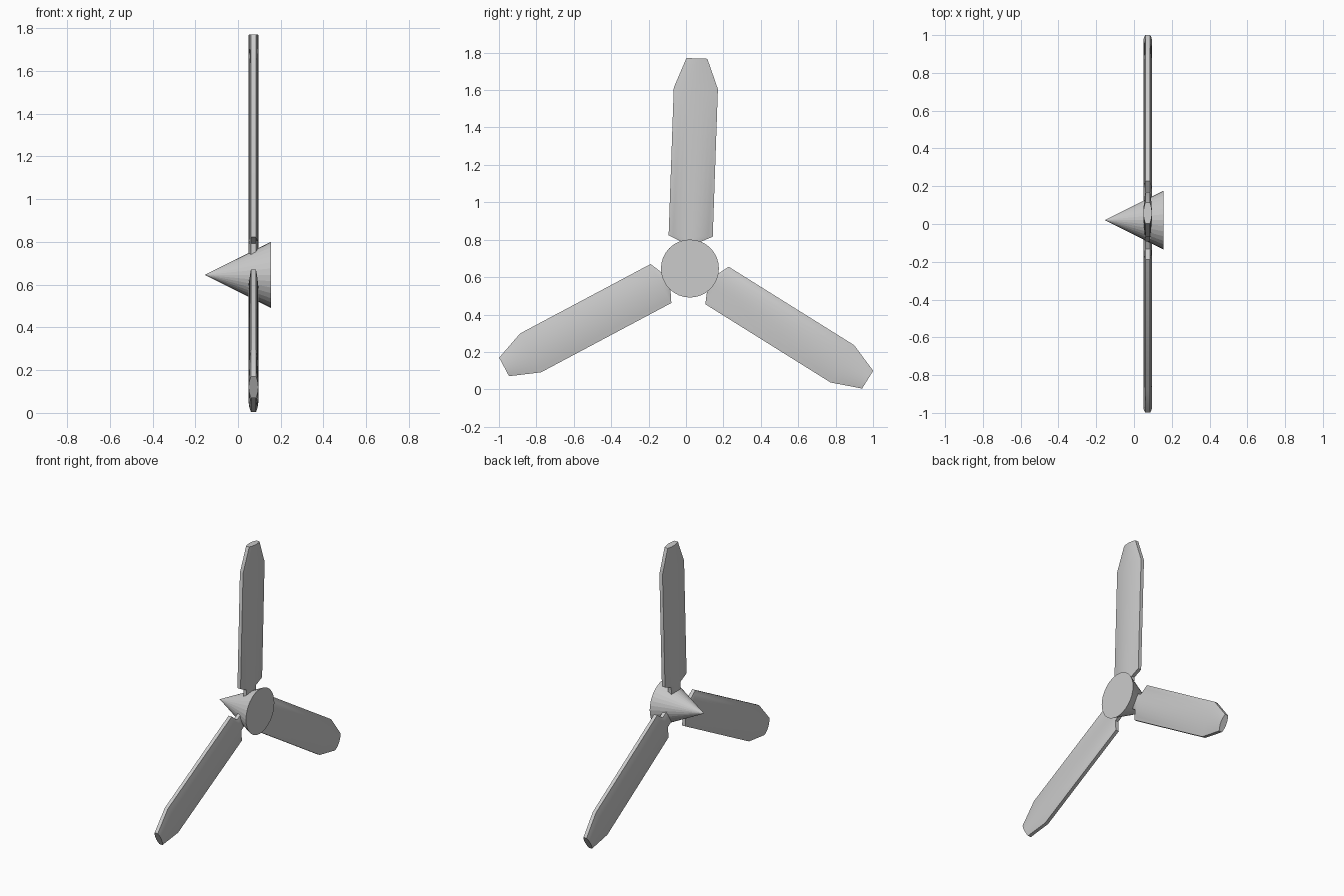
import bpy, bmesh
from math import radians, sin, cos
from mathutils import Matrix, Vector

if "Cube" in bpy.data.objects:
    bpy.data.objects.remove(bpy.data.objects["Cube"])

CY, CZ = 0.019, 0.647      # rotor axis
BLADE_X = 0.0725           # plane of the blades

# blade outline: distance from axis, half width
OUTLINE = [(0.05, 0.05), (0.143, 0.052), (0.173, 0.118), (0.963, 0.118), (1.123, 0.056)]
COLS = 10


def thickness(u):
    # half thickness of the gently domed section
    return 0.012 + 0.0105 * (1 - u * u)


def finish(bm, name, smooth):
    bmesh.ops.recalc_face_normals(bm, faces=bm.faces)
    mesh = bpy.data.meshes.new(name)
    bm.to_mesh(mesh)
    bm.free()
    ob = bpy.data.objects.new(name, mesh)
    bpy.context.collection.objects.link(ob)
    if smooth:
        bpy.ops.object.select_all(action='DESELECT')
        ob.select_set(True)
        bpy.context.view_layer.objects.active = ob
        bpy.ops.object.shade_smooth_by_angle(angle=radians(35))
    return ob


def make_blade(name, angle):
    along = Vector((0, sin(angle), cos(angle)))
    across = Vector((0, cos(angle), -sin(angle)))
    us = [-1 + 2 * i / COLS for i in range(COLS + 1)]
    bm = bmesh.new()
    rings = []
    for r, w in OUTLINE:
        base = Vector((BLADE_X, CY, CZ)) + along * r
        ring = [bm.verts.new(base + across * (w * u) + Vector((thickness(u), 0, 0))) for u in us]
        ring += [bm.verts.new(base + across * (w * u) - Vector((thickness(u), 0, 0))) for u in reversed(us)]
        rings.append(ring)
    n = len(rings[0])
    for a, b in zip(rings, rings[1:]):
        for i in range(n):
            j = (i + 1) % n
            bm.faces.new((a[i], a[j], b[j], b[i]))
    bm.faces.new(rings[0])
    bm.faces.new(rings[-1])
    finish(bm, name, True)


# three blades around the axis
for k in range(3):
    make_blade("blade_%d" % (k + 1), radians(2 + 120 * k))

# pointed hub, tip towards -x
bm = bmesh.new()
bmesh.ops.create_cone(bm, cap_ends=True, segments=32, radius1=0.155, radius2=0, depth=0.31,
                      matrix=Matrix.Translation((0, CY + 0.002, CZ - 0.001)) @ Matrix.Rotation(radians(-90), 4, 'Y'))
bmesh.ops.remove_doubles(bm, verts=bm.verts, dist=1e-5)
finish(bm, "hub_cone", False)
